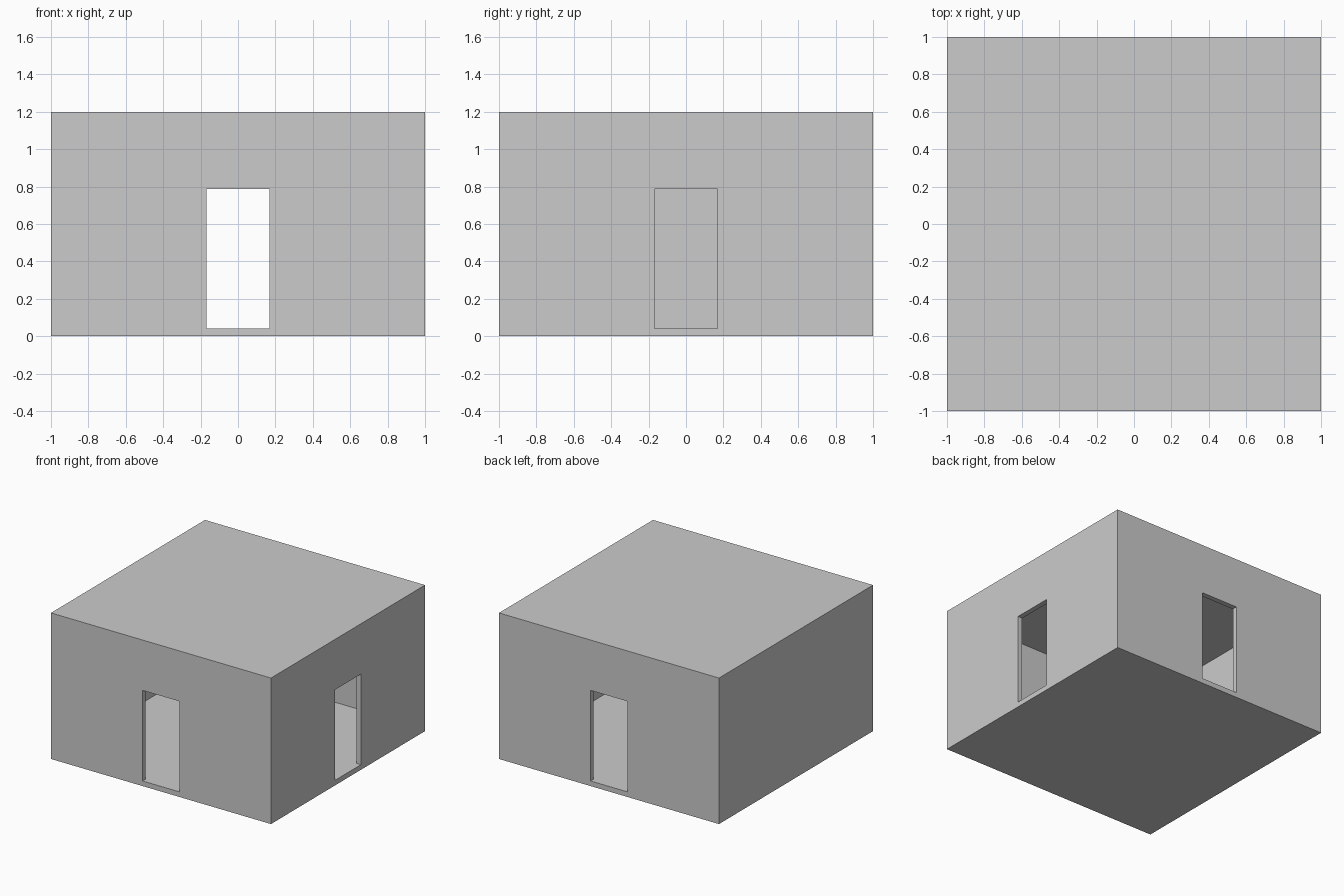
import bpy

if "Cube" in bpy.data.objects:
    bpy.data.objects.remove(bpy.data.objects["Cube"])

HALF, HEIGHT, WALL = 1.0, 1.2, 0.042
DOOR_HALF, DOOR_TOP = 0.168, 0.786


def box(name, low, high):
    """Axis-aligned box between two corners."""
    bpy.ops.mesh.primitive_cube_add(size=1)
    obj = bpy.context.object
    obj.name = name
    for v in obj.data.vertices:
        v.co = [lo + (c + 0.5) * (hi - lo) for c, lo, hi in zip(v.co, low, high)]
    return obj


def cut(target, cutter):
    """Subtract the cutter from the target and remove it."""
    mod = target.modifiers.new("cut", 'BOOLEAN')
    mod.operation, mod.solver, mod.object = 'DIFFERENCE', 'EXACT', cutter
    bpy.context.view_layer.objects.active = target
    bpy.ops.object.modifier_apply(modifier=mod.name)
    bpy.data.objects.remove(cutter, do_unlink=True)


# room shell with floor, walls and flat roof
inner = HALF - WALL
room = box("room_shell", (-HALF, -HALF, 0), (HALF, HALF, HEIGHT))
cut(room, box("room_cavity", (-inner, -inner, WALL), (inner, inner, HEIGHT - WALL)))

# doorways through front and back walls, then the right wall only
over = HALF + 0.2
cut(room, box("front_back_doorways", (-DOOR_HALF, -over, WALL), (DOOR_HALF, over, DOOR_TOP)))
cut(room, box("right_doorway", (0.5, -DOOR_HALF, WALL), (over, DOOR_HALF, DOOR_TOP)))
